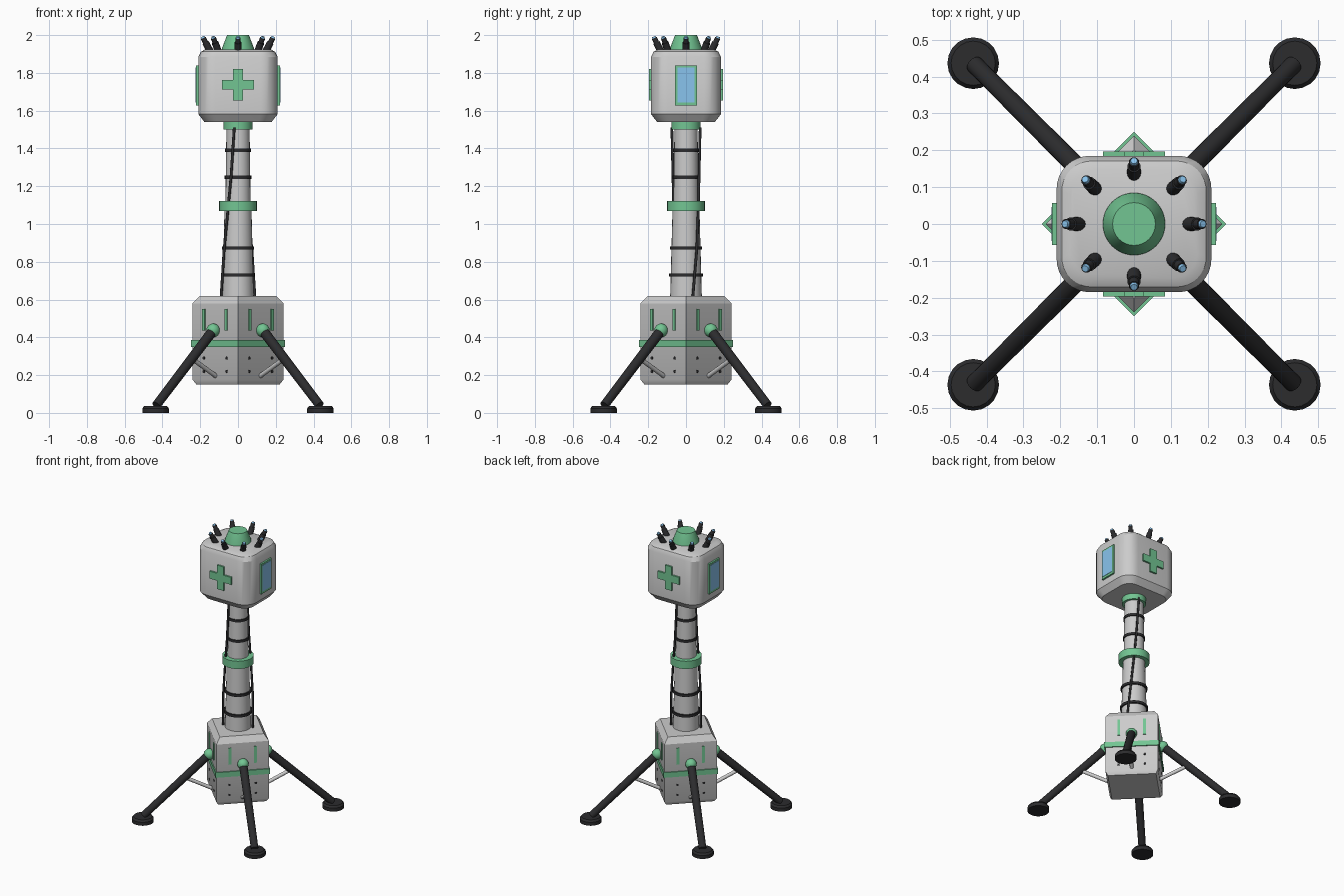
import bpy, math
from math import sin, cos, pi, radians
from mathutils import Vector, Matrix

if "Cube" in bpy.data.objects:
    bpy.data.objects.remove(bpy.data.objects["Cube"])


def mat(name, rgb):
    m = bpy.data.materials.new(name)
    m.diffuse_color = (*rgb, 1)
    m.use_nodes = True
    m.node_tree.nodes["Principled BSDF"].inputs["Base Color"].default_value = m.diffuse_color
    return m


GREEN = mat("green", (0.17, 0.56, 0.29))
BLACK = mat("dark", (0.025, 0.025, 0.027))
BLUE = mat("blue", (0.25, 0.55, 0.85))


def loft(name, loops, material=None, matrix=None, smooth=True):
    """Closed solid through equal-length rings of points."""
    n = len(loops[0])
    verts = [Vector(p) for ring in loops for p in ring]
    if matrix:
        verts = [matrix @ v for v in verts]
    faces = [tuple(reversed(range(n))), tuple(range(n * (len(loops) - 1), n * len(loops)))]
    for k in range(len(loops) - 1):
        for i in range(n):
            j = (i + 1) % n
            faces.append((k * n + i, k * n + j, (k + 1) * n + j, (k + 1) * n + i))
    me = bpy.data.meshes.new(name)
    me.from_pydata(verts, [], faces)
    ob = bpy.data.objects.new(name, me)
    bpy.context.collection.objects.link(ob)
    if material:
        me.materials.append(material)
    if smooth:
        bpy.ops.object.select_all(action='DESELECT')
        ob.select_set(True)
        bpy.context.view_layer.objects.active = ob
        bpy.ops.object.shade_smooth_by_angle(angle=radians(30))
    return ob


def ring(r, z, n=24):
    return [(r * cos(2 * pi * i / n), r * sin(2 * pi * i / n), z) for i in range(n)]


def lathe(name, profile, material=None, n=24, matrix=None):
    return loft(name, [ring(r, z, n) for r, z in profile], material, matrix)


def rod(name, a, b, ra, rb, material=None, n=16):
    a, b = Vector(a), Vector(b)
    d = b - a
    m = Matrix.Translation(a) @ d.to_track_quat('Z', 'Y').to_matrix().to_4x4()
    return lathe(name, [(ra, 0), (rb, d.length)], material, n, m)


def prism(name, outline, y0, y1, material, matrix):
    """Outline in x/z, extruded along y from y0 (outer) to y1."""
    return loft(name, [[(x, y, z) for x, z in outline] for y in (y0, y1)],
                material, matrix, smooth=False)


def rect(x, z, w, h):
    return [(x - w, z - h), (x - w, z + h), (x + w, z + h), (x + w, z - h)][::-1]


def rounded(hx, hy, r, z, n=8):
    pts = []
    for q, (sx, sy) in enumerate([(1, 1), (-1, 1), (-1, -1), (1, -1)]):
        for i in range(n + 1):
            a = q * pi / 2 + i * pi / 2 / n
            pts.append((sx * (hx - r) + r * cos(a), sy * (hy - r) + r * sin(a), z))
    return pts


# base body: square prism turned 45 degrees, with its band
lathe("base_body", [(0.22, 0.15), (0.24, 0.175), (0.24, 0.58), (0.202, 0.62)], n=4)
lathe("base_band", [(0.25, 0.35), (0.25, 0.386)], GREEN, n=4)

# each base face carries a leg, strut, foot, vents and rivets
FACE = 0.24 / math.sqrt(2)
for k in range(4):
    R = Matrix.Rotation(pi / 4 + k * pi / 2, 4, 'Z')

    def at(x, z, y=0):
        return R @ Vector((y, -x, z))

    bpy.ops.mesh.primitive_uv_sphere_add(segments=20, ring_count=12, radius=0.036,
                                         location=at(-0.186, 0.437))
    ball = bpy.context.object
    ball.name = f"leg_joint_{k}"
    ball.data.materials.append(GREEN)
    bpy.ops.object.shade_smooth_by_angle(angle=radians(30))
    rod(f"leg_{k}", at(-0.188, 0.435), at(-0.612, 0.04), 0.027, 0.024, BLACK, 20)
    rod(f"leg_strut_{k}", at(-0.165, 0.195), at(-0.345, 0.287), 0.012, 0.012)
    lathe(f"foot_{k}", [(0.07, 0), (0.07, 0.024), (0.06, 0.037)], BLACK, 20,
          Matrix.Translation(at(-0.617, 0)))
    F = R @ Matrix.Rotation(pi / 2, 4, 'Z')
    for s in (-1, 1):
        prism(f"vent_{k}_{s}", rect(s * 0.083, 0.493, 0.009, 0.058),
              -FACE - 0.006, -FACE + 0.01, GREEN, F)
        for z in (0.22, 0.29):
            a = F @ Vector((s * 0.085, -FACE + 0.01, z))
            b = F @ Vector((s * 0.085, -FACE - 0.003, z))
            rod(f"rivet_{k}", a, b, 0.008, 0.008, BLACK, 10)

# neck column with collars and clamps
lathe("neck_lower", [(0.084, 0.61), (0.071, 1.09)])
lathe("neck_upper", [(0.067, 1.09), (0.061, 1.52)])
lathe("middle_collar", [(0.1, 1.068), (0.1, 1.122)], GREEN, 32)
lathe("top_collar", [(0.077, 1.5), (0.077, 1.545)], GREEN, 32)
for r, z in [(0.09, 0.73), (0.086, 0.873), (0.071, 1.247), (0.069, 1.39)]:
    lathe(f"neck_clamp_{z}", [(r, z - 0.009), (r, z + 0.009)], BLACK)

# two cables running down the neck, half a turn apart
path = [(-0.02, -0.075, 1.51), (-0.037, -0.069, 1.25), (-0.052, -0.066, 1.09),
        (-0.074, -0.057, 0.86), (-0.09, -0.036, 0.61)]
for s in (1, -1):
    cu = bpy.data.curves.new(f"cable_{s}", 'CURVE')
    cu.dimensions = '3D'
    cu.bevel_depth = 0.0075
    cu.bevel_resolution = 2
    cu.use_fill_caps = True
    sp = cu.splines.new('POLY')
    sp.points.add(len(path) - 1)
    for p, (x, y, z) in zip(sp.points, path):
        p.co = (s * x, s * y, z, 1)
    cu.materials.append(BLACK)
    bpy.context.collection.objects.link(bpy.data.objects.new(f"cable_{s}", cu))

# head: rounded box with chamfered ends
loft("head", [rounded(0.21 - i, 0.185 - i, 0.09 - i * 0.6, z) for i, z in
              [(0.032, 1.54), (0, 1.582), (0, 1.885), (0.014, 1.912), (0.038, 1.925)]])

# crosses front and back, screens left and right
w, l, zc = 0.026, 0.084, 1.737
quarter = [(w, -l), (w, -w), (l, -w)]
cross = []
for q in range(4):
    c, s = round(cos(q * pi / 2)), round(sin(q * pi / 2))
    cross += [(c * x - s * z, zc + s * x + c * z) for x, z in quarter]
for k, side in enumerate(("front", "back")):
    R = Matrix.Rotation(k * pi, 4, 'Z')
    prism(f"{side}_cross", cross, -0.197, -0.175, GREEN, R)
for k, side in ((1, "right"), (3, "left")):
    R = Matrix.Rotation(k * pi / 2, 4, 'Z')
    prism(f"{side}_screen_frame", rect(0, 1.734, 0.057, 0.106), -0.222, -0.2, GREEN, R)
    prism(f"{side}_screen", rect(0, 1.736, 0.046, 0.092), -0.2245, -0.21, BLUE, R)

# crown cap and ring of eight emitters
lathe("crown_cap", [(0.085, 1.92), (0.084, 1.932), (0.058, 2.0)], GREEN, 32)
for k in range(8):
    a = k * pi / 4
    base = Vector((0.148 * cos(a), 0.134 * sin(a), 1.915))
    tip = Vector((0.188 * cos(a), 0.172 * sin(a), 1.992))
    rod(f"emitter_base_{k}", base, base.lerp(tip, 0.6), 0.019, 0.018, BLACK)
    rod(f"emitter_barrel_{k}", base.lerp(tip, 0.55), base.lerp(tip, 0.9), 0.014, 0.014, BLACK)
    rod(f"emitter_tip_{k}", base.lerp(tip, 0.85), tip, 0.012, 0.009, BLUE)
